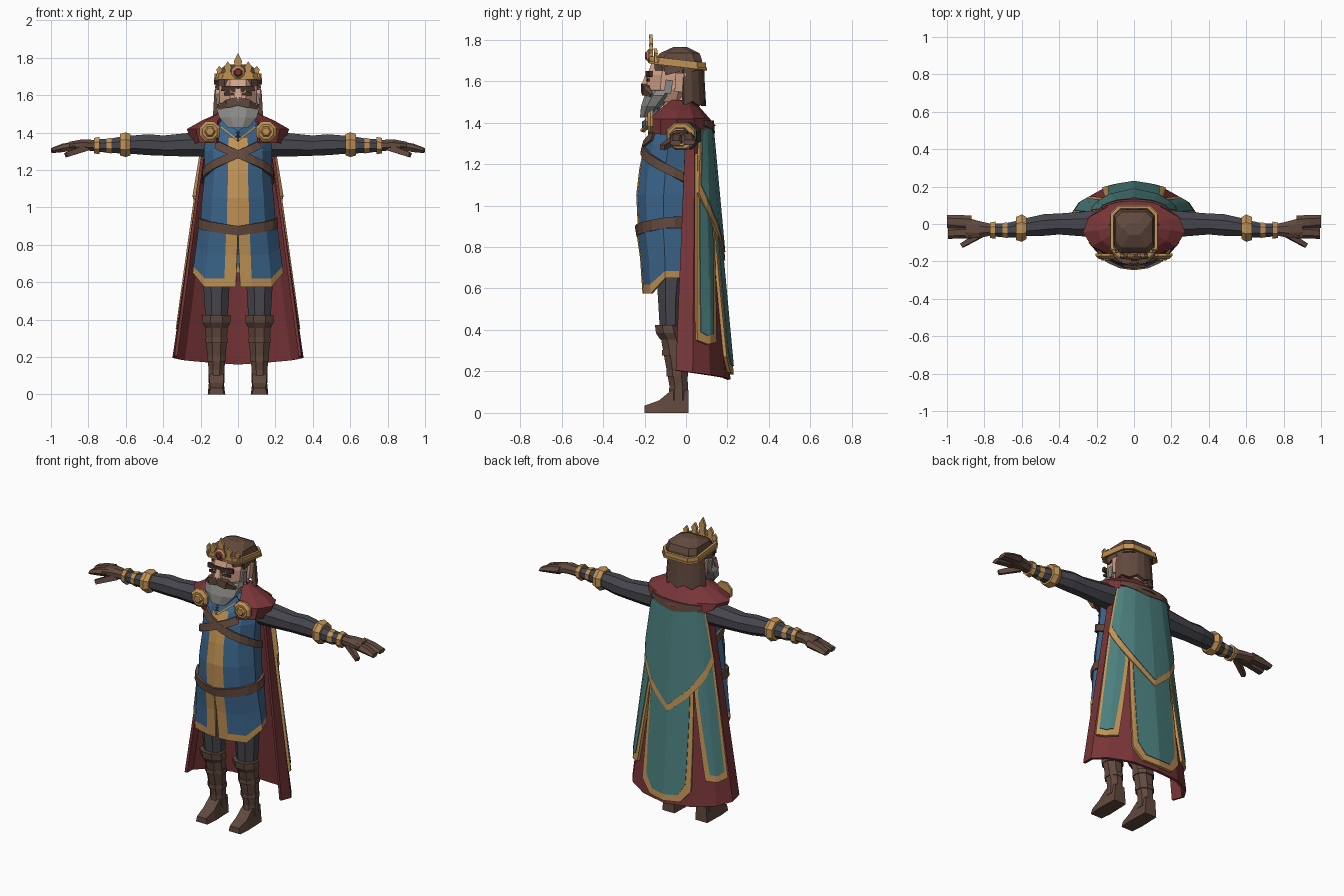
import bpy, bmesh
from math import sin, cos, pi, radians
from mathutils import Vector

if "Cube" in bpy.data.objects:
    bpy.data.objects.remove(bpy.data.objects["Cube"])

def paint(name, *rgb):
    m = bpy.data.materials.new(name)
    m.use_nodes = True
    m.diffuse_color = (*rgb, 1)
    m.node_tree.nodes["Principled BSDF"].inputs["Base Color"].default_value = (*rgb, 1)
    return m

RED = paint("cloak red", .19, .036, .04)
TEAL = paint("cape teal", .07, .215, .21)
GOLD = paint("gold", .53, .29, .09)
BLUE = paint("tunic blue", .045, .13, .26)
CHAR = paint("charcoal cloth", .06, .06, .075)
BROWN = paint("leather brown", .12, .067, .048)
DARK = paint("dark brown", .06, .032, .024)
GREY = paint("beard grey", .25, .25, .24)
SKIN = paint("skin", .66, .37, .26)

def loft(name, rings, mats, closed=True, caps=True, rule=None, mirror=False, thick=0):
    """Skin a list of equal-length point rings."""
    bm = bmesh.new()
    rows = [[bm.verts.new(p) for p in r] for r in rings]
    n = len(rows[0])
    for i in range(len(rows) - 1):
        for j in range(n if closed else n - 1):
            k = (j + 1) % n
            f = bm.faces.new((rows[i][j], rows[i][k], rows[i + 1][k], rows[i + 1][j]))
            f.material_index = rule(i, j) if rule else 0
    if closed and caps:
        bm.faces.new(rows[0])
        bm.faces.new(rows[-1])
    bmesh.ops.recalc_face_normals(bm, faces=bm.faces)
    me = bpy.data.meshes.new(name)
    bm.to_mesh(me)
    bm.free()
    for m in (mats if isinstance(mats, tuple) else (mats,)):
        me.materials.append(m)
    ob = bpy.data.objects.new(name, me)
    bpy.context.collection.objects.link(ob)
    if mirror:
        ob.modifiers.new("Mirror", 'MIRROR')
    if thick:
        s = ob.modifiers.new("Thickness", 'SOLIDIFY')
        s.thickness, s.offset = thick, 0

def oval(ra, rb, n):
    s = 1 / cos(pi / n)
    return [(ra * s * sin((k + .5) * 2 * pi / n), rb * s * cos((k + .5) * 2 * pi / n)) for k in range(n)]

def ring_z(z, rx, yf, yb, cx=0, n=8):
    return [(cx + a, (yf + yb) / 2 - b, z) for a, b in oval(rx, (yb - yf) / 2, n)]

def tube_z(name, rows, mat, cx=0, n=8, mirror=False):
    loft(name, [ring_z(*r, cx=cx, n=n) for r in rows], mat, mirror=mirror)

def arm_tube(name, rows, mat, n=8):
    loft(name, [[(x, cy + a, cz + b) for a, b in oval(ry, rz, n)] for x, cy, cz, ry, rz in rows], mat, mirror=True)

def box_ring(z, rx, yf, yb, c=.035):
    """Rectangle with cut corners."""
    return [(rx, yf + c, z), (rx, yb - c, z), (rx - c, yb, z), (c - rx, yb, z),
            (-rx, yb - c, z), (-rx, yf + c, z), (c - rx, yf, z), (rx - c, yf, z)]

def bar(name, p, q, w, d, mat, taper=1.0):
    """Mirrored box from p to q; w is its height across, d its depth."""
    p, q = Vector(p), Vector(q)
    side = (q - p).cross(Vector((0, 1, 0))).normalized()
    out = side.cross((q - p).normalized())
    loft(name, [[c + side * a * w * s / 2 + out * b * d * s / 2 for a, b in ((-1, -1), (1, -1), (1, 1), (-1, 1))]
                for c, s in ((p, 1), (q, taper))], mat, mirror=True)

def disc(name, c, r, d, mat, n=8, mirror=False):
    loft(name, [[(c[0] + a, c[1] + dy, c[2] + b) for a, b in oval(r * s, r * s, n)]
                for s, dy in ((1, d), (1, 0), (.7, -d))], mat, mirror=mirror)

# Tunic body surface: height, half width, front, back
BODY = [(1.46, .10, -.10, .05), (1.40, .17, -.16, .07), (1.30, .185, -.20, .08), (1.18, .18, -.225, .08),
        (1.05, .195, -.24, .08), (.90, .205, -.235, .07), (.78, .22, -.215, .06), (.56, .25, -.20, .05)]

def body(a, z, off=0):
    for (z0, *p), (z1, *q) in zip(BODY, BODY[1:]):
        if z >= z1:
            break
    rx, yf, yb = [u + (v - u) * (z0 - z) / (z0 - z1) for u, v in zip(p, q)]
    a = radians(a)
    return ((rx + off) * sin(a), (yf + yb) / 2 - ((yb - yf) / 2 + off) * cos(a), z)

half = [17, 45, 80, 125]
around = [0] + half + [180] + [360 - a for a in reversed(half)]
last = len(around) - 1
loft("tunic", [[body(a, z) for a in around] for z in (1.46, 1.37, 1.30, 1.18, 1.05, .88)], (BLUE, GOLD),
     rule=lambda i, j: int(i > 0 and j in (0, last)))

# Skirt with front slit and gold hem
def skirt_row(t):
    angles = [2.5 * t] + around[1:] + [360 - 2.5 * t]
    return [body(a, .89 + ((.575 if min(a, 360 - a) < 60 else .65) - .89) * t, .003) for a in angles]
loft("skirt", [skirt_row(t) for t in (0, .45, .86, 1)], (BLUE, GOLD), closed=False, thick=.012,
     rule=lambda i, j: int(i == 2 or j in (0, last)))

# Belt and crossed straps
def strap(name, path, w, mirror=False):
    loft(name, [[body(a, z + dz, o) for dz, o in ((-w / 2, -.01), (-w / 2, .012), (w / 2, .012), (w / 2, -.01))]
                for a, z in path], BROWN, mirror=mirror)
strap("belt", [(a, .875 + .045 * min(abs(a) / 90, 1)) for a in range(-180, 181, 20)], .052)
strap("chest_straps", [(a, 1.33 - .0013 * (a + 35)) for a in range(-40, 131, 17)], .045, mirror=True)

# Cloak surface: u runs from the back centre (0) to the front edge (1)
TOP = [(0, .09), (.08, .085), (.13, .07), (.165, .04), (.17, 0)]
LOW = [(0, .205), (.165, .18), (.29, .11), (.345, .03), (.335, -.05)]

def along(pts, f):
    k = min(int(f * (len(pts) - 1)), len(pts) - 2)
    return Vector(pts[k]).lerp(Vector(pts[k + 1]), f * (len(pts) - 1) - k)

def cape(u, z, off=0):
    x, y = along(TOP, abs(u)).lerp(along(LOW, abs(u)), (1.42 - z) / 1.24)
    d = Vector((x, y + .1)).normalized() * off
    return ((x + d.x) * (-1 if u < 0 else 1), y + d.y, z)

loft("cloak", [[cape(k / 4, 1.42 + (.16 + .045 * abs(k / 4) - 1.42) * t) for k in range(-4, 5)]
               for t in (0, .2, .45, .7, 1)], RED, closed=False, thick=.016)

def panel(name, top, low, off, mat, thick=.01):
    """Cloth panel hugging the cloak between two (u, z) edges."""
    loft(name, [[cape(*along(top, j / 8).lerp(along(low, j / 8), i / 5), off) for j in range(9)] for i in range(6)],
         mat, closed=False, mirror=True, thick=thick)

def trimmed(name, top, low, off, left, right):
    panel(name + "_trim", top, low, off, GOLD, .016)
    def inset(pts, dz):
        n = len(pts) - 1
        return [(u + left * (1 - i / n) - right * i / n, z + dz) for i, (u, z) in enumerate(pts)]
    panel(name, inset(top, 0), inset(low, .04), off + .007, TEAL)

trimmed("cape_centre_panel", [(0, 1.0), (.16, .97), (.31, .87)], [(0, .185), (.15, .195), (.25, .27)], .018, 0, .05)
trimmed("cape_side_panel", [(.32, .87), (.5, 1.1), (.74, 1.25)], [(.40, .34), (.54, .33), (.71, .35)], .016, .05, .055)
trimmed("cape_upper_layer", [(0, 1.385), (.35, 1.385), (.70, 1.36)], [(0, .735), (.36, .90), (.73, 1.06)], .028, 0, .055)
panel("cape_yoke", [(0, 1.41), (.6, 1.41)], [(0, 1.35), (.6, 1.385)], .038, BROWN)

# Shoulder mantle, open at the throat
mantle = []
for z, rx, yf, yb, gap, lift in ((1.50, .09, -.09, .03, 55, 0), (1.455, .19, -.145, .07, 34, 0),
                                 (1.415, .265, -.175, .105, 24, 0), (1.345, .235, -.195, .135, 28, .035)):
    angles = [radians(gap + (360 - 2 * gap) * k / 10) for k in range(11)]
    mantle.append([(rx * sin(a), (yf + yb) / 2 - (yb - yf) / 2 * cos(a), z + lift * max(0, -cos(a))) for a in angles])
loft("shoulder_mantle", mantle, RED, closed=False, thick=.02)
disc("brooches", (.15, -.172, 1.405), .055, .014, GOLD, mirror=True)
disc("brooch_studs", (.15, -.186, 1.405), .026, .01, GOLD, n=6, mirror=True)
bar("collar", (.09, -.13, 1.455), (0, -.205, 1.385), .035, .02, BLUE)
bar("collar_trim", (.09, -.14, 1.43), (0, -.21, 1.36), .014, .02, GOLD)

# Arms, bracers and hands
arm_tube("sleeves", [(.15, 0, 1.34, .075, .068), (.25, .0, 1.335, .068, .064), (.40, 0, 1.33, .056, .054),
                     (.48, -.005, 1.335, .058, .056), (.60, -.02, 1.335, .046, .046)], CHAR)
arm_tube("bracers", [(.59, -.025, 1.335, .05, .05), (.68, -.033, 1.33, .038, .038), (.77, -.033, 1.33, .033, .032)], CHAR)
arm_tube("bracer_cuffs", [(.575, -.022, 1.335, .058, .057), (.60, -.022, 1.335, .073, .066),
                          (.63, -.024, 1.335, .062, .058)], GOLD)
for name, x, r in (("bracer_bands", .69, .042), ("wrist_bands", .755, .046)):
    arm_tube(name, [(x - .014, -.033, 1.33, r, r), (x + .014, -.033, 1.33, r * .9, r * .9)], GOLD)
arm_tube("palms", [(.76, -.03, 1.33, .03, .03), (.83, -.03, 1.335, .046, .029), (.90, -.02, 1.328, .056, .023)], BROWN)
arm_tube("outer_fingers", [(.87, .005, 1.33, .034, .023), (.94, .01, 1.32, .034, .02), (1.0, .014, 1.305, .03, .012)],
         BROWN, n=6)
arm_tube("fore_fingers", [(.87, -.045, 1.328, .028, .023), (.94, -.045, 1.315, .028, .02), (.995, -.05, 1.302, .026, .012)],
         BROWN, n=6)
bar("thumbs", (.81, -.05, 1.32), (.92, -.115, 1.28), .036, .034, BROWN, .7)

# Legs and boots
LX = .115
tube_z("trousers", [(.78, .075, -.15, .02), (.55, .068, -.135, -.015), (.38, .058, -.125, -.02)], CHAR, cx=LX, mirror=True)
tube_z("boot_shafts", [(.41, .062, -.13, -.025), (.27, .055, -.105, -.002), (.13, .042, -.08, .01),
                       (.06, .042, -.085, .012)], BROWN, cx=LX, mirror=True)
tube_z("boot_cuffs", [(.425, .075, -.15, -.03), (.385, .075, -.145, -.02), (.355, .06, -.125, -.012)], BROWN,
       cx=LX, mirror=True)
for name, z, r, y in (("upper_boot_straps", .29, .06, -.055), ("lower_boot_straps", .19, .052, -.043)):
    tube_z(name, [(z + .014, r, y - r, y + r), (z - .014, r, y - r, y + r)], BROWN, cx=LX, mirror=True)
loft("boot_feet", [[(LX - w, y, 0), (LX + w, y, 0), (LX + w * .8, y, h), (LX - w * .8, y, h)]
                   for y, w, h in ((-.2, .04, .035), (-.13, .047, .06), (-.07, .045, .11), (.012, .042, .11))],
     BROWN, mirror=True)

# Head and face
tube_z("neck", [(1.40, .07, -.1, .04), (1.56, .062, -.12, .03)], SKIN)
tube_z("head", [(1.50, .07, -.16, 0), (1.56, .098, -.188, .03), (1.63, .103, -.188, .05), (1.69, .1, -.165, .06)], SKIN)
tube_z("nose", [(1.565, .02, -.21, -.17), (1.58, .024, -.215, -.17), (1.635, .012, -.195, -.17)], SKIN, n=4)
bar("ears", (.1, -.03, 1.55), (.11, -.025, 1.64), .025, .05, SKIN)
bar("eyes", (.02, -.186, 1.606), (.075, -.18, 1.606), .014, .01, DARK)
bar("brows", (0, -.187, 1.632), (.088, -.17, 1.636), .032, .018, DARK, .85)
tube_z("beard", [(1.555, .102, -.18, -.06), (1.53, .115, -.2, -.07), (1.48, .1, -.217, -.115), (1.425, .052, -.222, -.165)], GREY)
bar("sideburns", (.1, -.09, 1.54), (.102, -.08, 1.605), .015, .035, GREY)
bar("moustache", (0, -.198, 1.568), (.06, -.193, 1.553), .045, .036, BROWN)
bar("moustache_tips", (.055, -.193, 1.555), (.105, -.165, 1.53), .042, .033, BROWN, .4)

# Hair
loft("hair_top", [box_ring(z, *r) for z, *r in ((1.65, .108, -.15, .078), (1.70, .108, -.155, .078), (1.735, .1, -.125, .065),
                                                (1.765, .06, -.06, .005))], BROWN)
locks = []
for z, rx, ry in ((1.68, .108, .11), (1.60, .118, .113), (1.48, .125, .12)):
    locks.append([(rx * sin(radians(a)), -.035 - ry * cos(radians(a)), z + (.022 * (k % 2) if z < 1.5 else 0))
                  for k, a in enumerate(range(100, 261, 20))])
loft("hair_back", locks, BROWN, closed=False, thick=.024)
bar("temple_locks", (.108, -.06, 1.68), (.108, -.05, 1.64), .016, .1, BROWN)

# Crown
tilt = lambda ring: [(x, y, z - y * .12) for x, y, z in ring]
loft("crown_band", [tilt(box_ring(z, .117, -.168, .09, .04)) for z in (1.668, 1.70)], GOLD, caps=False, thick=.016)
loft("crown_rim", [tilt(box_ring(z, .122, -.173, .096, .04)) for z in (1.664, 1.676)], GOLD, caps=False, thick=.012)
SPIKE = [(-.026, 0), (-.014, .45), (-.02, .68), (0, 1), (.02, .68), (.014, .45), (.026, 0)]
for name, x, y, top, wide in (("crown_peak", 0, -.17, 1.825, 1.1), ("crown_inner_spikes", .055, -.17, 1.78, 1),
                              ("crown_outer_spikes", .1, -.148, 1.757, .8)):
    loft(name, [[(x + u * wide, y + d + abs(u) * .2, 1.69 + v * (top - 1.69)) for u, v in SPIKE] for d in (-.008, .008)],
         GOLD, mirror=x > 0)
disc("gem_setting", (0, -.18, 1.722), .034, .008, GOLD)
disc("crown_gem", (0, -.189, 1.722), .022, .008, RED)
